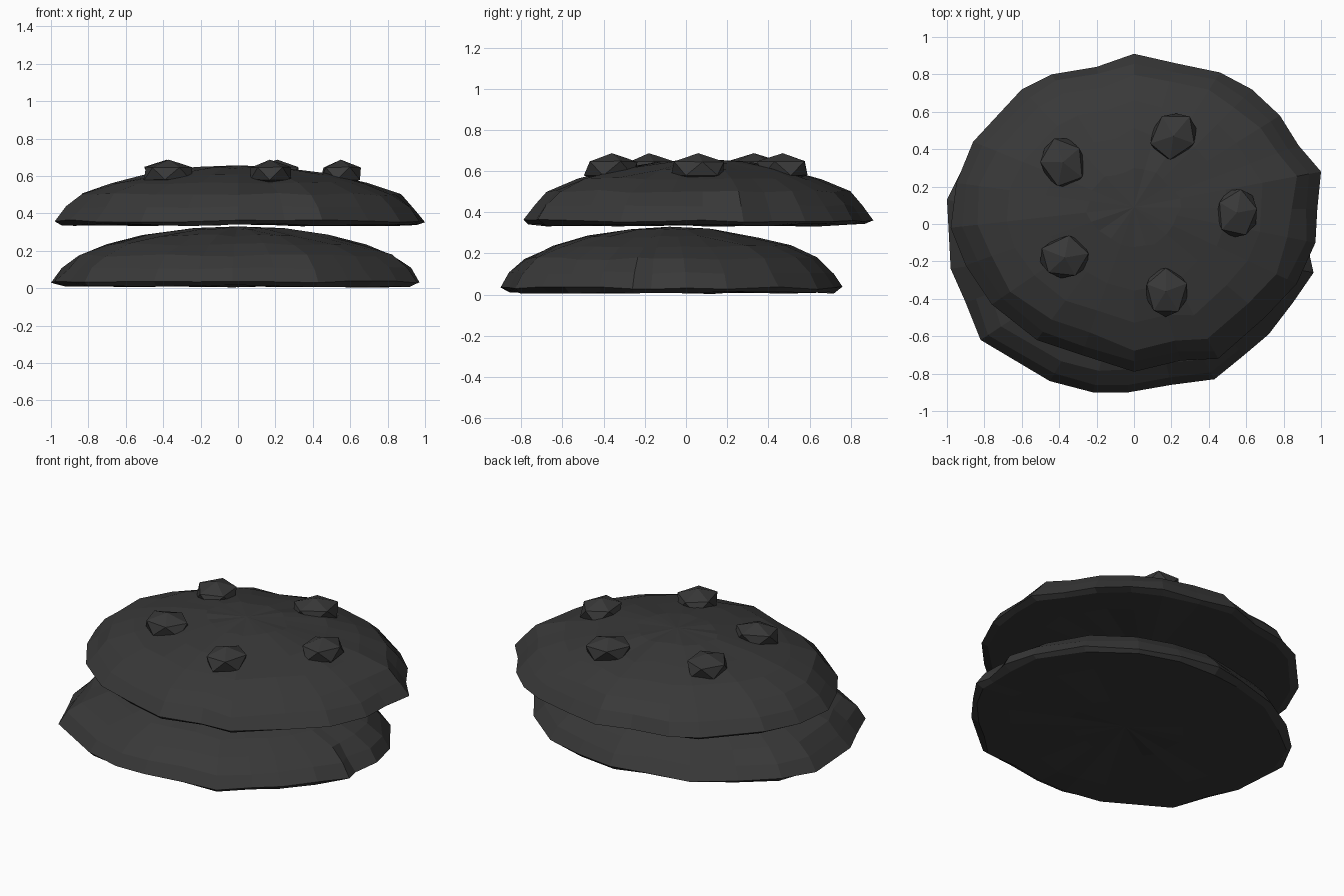
import bpy, bmesh, math, random
from mathutils import Vector, Matrix

random.seed(4)
cube = bpy.data.objects.get("Cube")
if cube:
    bpy.data.objects.remove(cube)


def make_material(name, value):
    mat = bpy.data.materials.new(name)
    mat.use_nodes = True
    colour = (value, value, value, 1)
    mat.diffuse_color = colour
    mat.node_tree.nodes["Principled BSDF"].inputs["Base Color"].default_value = colour
    return mat


charcoal = make_material("charcoal", 0.04)


def finish(name, bm):
    bmesh.ops.recalc_face_normals(bm, faces=bm.faces)
    mesh = bpy.data.meshes.new(name)
    bm.to_mesh(mesh)
    bm.free()
    mesh.materials.append(charcoal)
    obj = bpy.data.objects.new(name, mesh)
    bpy.context.collection.objects.link(obj)
    return obj


# Rings from the underside out to the rim and up the dome: (radius factor, height)
PROFILE = [(.35, .015), (.75, .01), (.96, .004), (1, .025), (.94, .1),
           (.86, .175), (.7, .235), (.5, .28), (.25, .315)]


def biscuit(name, outline, centre, base):
    """Lumpy dome whose rim follows an irregular outline."""
    bm = bmesh.new()
    middle = Vector(centre)
    rings = []
    for factor, height in PROFILE:
        ring = []
        for point in outline:
            wobble = 0 if factor == 1 else random.uniform(-.015, .015)
            spot = middle + (Vector(point) - middle) * (factor + wobble)
            lift = random.uniform(0, .014) if factor > .9 else random.uniform(-.007, .007)
            ring.append(bm.verts.new((*spot, base + max(0, height + lift))))
        rings.append(ring)
    count = len(outline)
    for low, high in zip(rings, rings[1:]):
        for i in range(count):
            j = (i + 1) % count
            bm.faces.new((low[i], low[j], high[j], high[i]))
    # Fans close the underside and the crown
    for ring, height in ((rings[0], .02), (rings[-1], .33)):
        tip = bm.verts.new((*middle, base + height))
        for i in range(count):
            bm.faces.new((ring[i], ring[(i + 1) % count], tip))
    return finish(name, bm)


# Lower and upper biscuits, offset from each other front to back
lower_outline = [
    (.97, 0), (.94, -.17), (.96, -.26), (.85, -.42), (.72, -.59), (.59, -.7),
    (.43, -.83), (.2, -.86), (-.03, -.9), (-.22, -.9), (-.45, -.84), (-.82, -.62),
    (-.9, -.42), (-.98, -.24), (-1, .13), (-.9, .33), (-.72, .5), (-.48, .65),
    (-.2, .72), (0, .76), (.25, .72), (.5, .64), (.75, .45), (.92, .2)]
upper_outline = [
    (1, .28), (.88, .42), (.78, .58), (.63, .72), (.46, .81), (.22, .86),
    (0, .91), (-.2, .84), (-.44, .8), (-.6, .72), (-.86, .44), (-.95, .22),
    (-.98, -.02), (-.9, -.22), (-.76, -.43), (-.52, -.62), (-.28, -.7), (0, -.79),
    (.25, -.73), (.45, -.72), (.7, -.5), (.87, -.32), (.97, -.1), (.98, .08)]
biscuit("lower_biscuit", lower_outline, (0, -.08), 0)
biscuit("upper_biscuit", upper_outline, (0, .09), .327)


# Faceted chips set into the upper crown: position and turn
def chip(name, x, y, turn):
    bm = bmesh.new()
    bmesh.ops.create_icosphere(bm, subdivisions=1, radius=1)
    for v in bm.verts:
        v.co *= random.uniform(.95, 1.08) if abs(v.co.z) < .9 else 1
    bm.transform(Matrix.Translation((x, y, .613))
                 @ Matrix.Rotation(math.radians(turn), 4, "Z")
                 @ Matrix.Diagonal((.145, .125, .074, 1)))
    return finish(name, bm)


chips = [(.21, .47, 50), (-.38, .33, 110), (-.37, -.18, 10), (.17, -.36, 90), (.55, .06, 80)]
for number, place in enumerate(chips, 1):
    chip(f"chip_{number}", *place)
